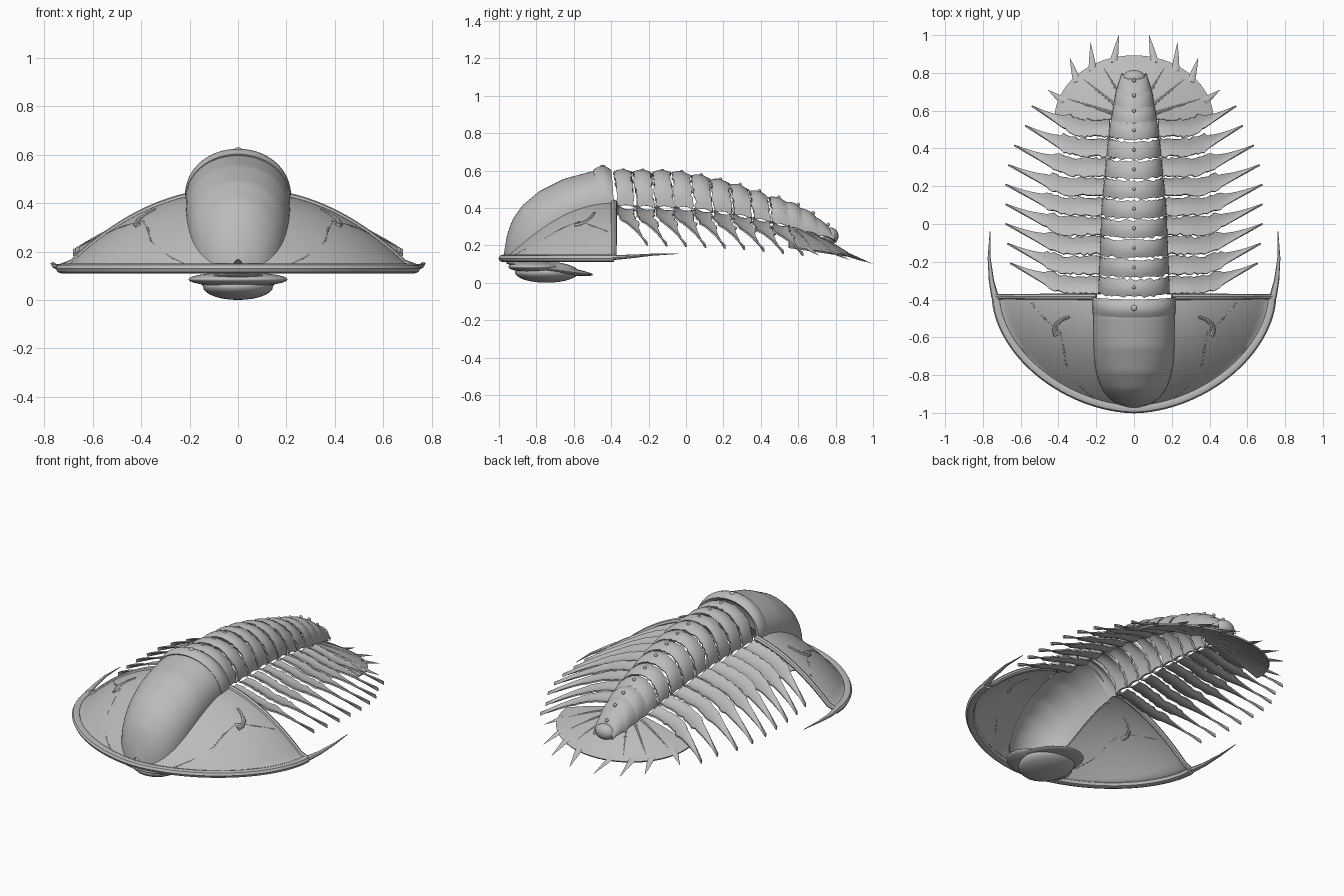
import bpy, bmesh, random
from math import sin, cos, pi, sqrt, radians
from mathutils import Vector

random.seed(4)
if "Cube" in bpy.data.objects:
    bpy.data.objects.remove(bpy.data.objects["Cube"])

shell = bpy.data.materials.new("shell_grey")
shell.use_nodes = True
GREY = (0.5, 0.5, 0.5, 1)
shell.diffuse_color = GREY
shell.node_tree.nodes["Principled BSDF"].inputs["Base Color"].default_value = GREY


def lerp(table, t):
    """Piecewise linear lookup in a list of (key, value)."""
    if t <= table[0][0]:
        return table[0][1]
    for (a, p), (b, q) in zip(table, table[1:]):
        if t <= b:
            return p + (q - p) * (t - a) / (b - a)
    return table[-1][1]


def finish(name, bm, mirror=False, thick=0):
    bmesh.ops.remove_doubles(bm, verts=bm.verts, dist=0.0005)
    bmesh.ops.recalc_face_normals(bm, faces=bm.faces)
    me = bpy.data.meshes.new(name)
    bm.to_mesh(me)
    bm.free()
    me.materials.append(shell)
    ob = bpy.data.objects.new(name, me)
    bpy.context.collection.objects.link(ob)
    bpy.ops.object.select_all(action="DESELECT")
    ob.select_set(True)
    bpy.context.view_layer.objects.active = ob
    if thick:
        m = ob.modifiers.new("thickness", "SOLIDIFY")
        m.thickness, m.offset = thick, 0
        bpy.ops.object.modifier_apply(modifier=m.name)
    if mirror:
        m = ob.modifiers.new("mirror", "MIRROR")
        m.use_mirror_merge = False
        bpy.ops.object.modifier_apply(modifier=m.name)
    bpy.ops.object.shade_smooth_by_angle(angle=radians(40))
    return ob


def sheet(name, func, nu, nv, mirror=False, thick=0.01):
    """Thin shell over func(u, v) with u, v from 0 to 1."""
    bm = bmesh.new()
    rows = [[bm.verts.new(func(i / nu, j / nv)) for j in range(nv + 1)] for i in range(nu + 1)]
    for a, b in zip(rows, rows[1:]):
        for j in range(nv):
            bm.faces.new((a[j], b[j], b[j + 1], a[j + 1]))
    return finish(name, bm, mirror, thick)


def tube(name, pts, radii, mirror=True, flat=1, sides=8):
    """Tapering tube through the points; flat squashes its height."""
    bm = bmesh.new()
    pts = [Vector(p) for p in pts]
    rings = []
    for i, p in enumerate(pts):
        d = (pts[min(i + 1, len(pts) - 1)] - pts[max(i - 1, 0)]).normalized()
        side = d.cross(Vector((0, 0, 1))).normalized()
        up = side.cross(d)
        r = radii[0] + (radii[1] - radii[0]) * i / (len(pts) - 1)
        rings.append([bm.verts.new(p + side * r * cos(k * 2 * pi / sides) + up * flat * r * sin(k * 2 * pi / sides))
                      for k in range(sides)])
    for a, b in zip(rings, rings[1:]):
        for k in range(sides):
            bm.faces.new((a[k - 1], a[k], b[k], b[k - 1]))
    bm.faces.new(rings[0])
    bm.faces.new(rings[-1])
    return finish(name, bm, mirror)


def blob(name, loc, size, tilt=0):
    bm = bmesh.new()
    bmesh.ops.create_uvsphere(bm, u_segments=24, v_segments=14, radius=1)
    ob = finish(name, bm)
    ob.location, ob.scale, ob.rotation_euler.x = loc, size, tilt


def arch(name, y0, y1, width, top, base, thick=0.012, bow=0.0, ragged=0.0, nv=5):
    """Arched band across the axis; width, top and base are functions of y."""
    def f(u, v):
        y = y0 + (y1 - y0) * v
        a = pi * u
        z = base(y) + (top(y) - base(y)) * sin(a) ** 0.9 + bow * sin(pi * v)
        slip = random.uniform(-ragged, ragged) if v in (0, 1) else 0
        return (-width(y) * cos(a), y - 0.02 * sin(a) * (bow > 0) + slip, z)
    return sheet(name, f, 32, nv, thick=thick)


# Head outline, cheek dome height and width of the central lobe
P, HY = 1.8, -0.39


def edge(t):
    c, s = cos(t), max(sin(t), 0)
    return (0.74 * abs(c) ** (2 / P) * (1 if c > 0 else -1), HY - 0.6 * s ** (2 / P))


def head_z(x, y):
    s = ((abs(x) / 0.74) ** P + (max(HY - y, 0) / 0.6) ** P) ** (1 / P)
    return 0.135 + 0.31 * max(0, 1 - (s / 0.95) ** 2.2)


def lobe_width(y):
    return 0.21 * sqrt(max(0.005, 1 - (max(HY - y, 0) / 0.577) ** 5))


# Cheeks span from the lobe's outline to the rim
def head(u, v):
    x, y = edge(pi * u)
    yi = HY - 0.577 * sin(pi * u)
    xi = lobe_width(yi) * 0.97 * (1 if u < 0.5 else -1 if u > 0.5 else 0)
    x, y = xi + (x - xi) * v, yi + (y - yi) * v
    return (x, y, head_z(x, y))


def on_head(pts, lift=0.002):
    return [(x, y, head_z(x, y) + lift) for x, y in pts]


sheet("head_shield", head, 80, 20)
rim = [edge(pi * i / 64) for i in range(65)]
tube("head_rim", [(x * 0.985, y * 0.988, 0.13) for x, y in rim], (0.024, 0.024), mirror=False, flat=0.85)
tube("cheek_spine", [(0.735, -0.39, 0.135), (0.755, -0.3, 0.14), (0.767, -0.18, 0.15), (0.762, -0.04, 0.155)],
     (0.02, 0.002), flat=0.7)
tube("head_rear_border", on_head([(0.2 + 0.53 * i / 12, HY + 0.005) for i in range(13)]), (0.018, 0.014))
tube("cheek_seam", on_head([(0.54, -0.42), (0.47, -0.5), (0.39, -0.57), (0.37, -0.66), (0.36, -0.74), (0.28, -0.86),
                            (0.2, -0.93)]), (0.006, 0.006))
tube("eye_ridge", on_head([(0.34, -0.49), (0.38, -0.505), (0.41, -0.53), (0.42, -0.56), (0.41, -0.59)]),
     (0.009, 0.015))

# Central head lobe
LOBE_TOP = [(-0.967, 0.16), (-0.95, 0.26), (-0.92, 0.34), (-0.87, 0.41), (-0.78, 0.485), (-0.65, 0.55), (-0.5, 0.59),
            (-0.4, 0.6)]
arch("head_lobe", -0.966, -0.46, lobe_width, lambda y: lerp(LOBE_TOP, y),
     lambda y: head_z(lobe_width(y), y) - 0.006, nv=36)
arch("neck_ring", -0.47, -0.385, lambda y: 0.21, lambda y: 0.595, lambda y: 0.4, thick=0.02, bow=0.02, nv=6)
blob("neck_node", (0, -0.445, 0.617), (0.017, 0.017, 0.014))

# Mouth plate under the head
blob("mouth_plate", (0, -0.73, 0.075), (0.16, 0.235, 0.022), radians(-8))
blob("mouth_plate_wings", (0, -0.81, 0.085), (0.205, 0.14, 0.03))
blob("mouth_plate_bulge", (0, -0.745, 0.056), (0.145, 0.17, 0.056))

# Body segments: axis ring plus a pair of broad side blades ending in swept points
TOP = [(-0.4, 0.59), (-0.05, 0.585), (0.1, 0.56), (0.25, 0.525), (0.4, 0.475), (0.6, 0.41), (0.7, 0.355), (0.81, 0.26)]
BASE = [(-0.4, 0.405), (0, 0.395), (0.2, 0.37), (0.4, 0.33), (0.6, 0.28), (0.81, 0.22)]
WIDTH = [(-0.4, 0.185), (0.1, 0.165), (0.5, 0.125), (0.7, 0.09), (0.81, 0.055)]
REACH = [(-0.4, 0.65), (-0.2, 0.68), (0.1, 0.68), (0.25, 0.64), (0.35, 0.58), (0.5, 0.53)]
LOW = [(-0.4, 0.21), (0.1, 0.19), (0.3, 0.17), (0.5, 0.15)]


def axis_top(y):
    return lerp(TOP, y)


def axis_base(y):
    return lerp(BASE, y)


def axis_width(y):
    return lerp(WIDTH, y)


for i in range(9):
    y0 = -0.365 + 0.104 * i
    arch(f"axis_ring_{i + 1}", y0, y0 + 0.09, axis_width, axis_top, axis_base, bow=0.012, ragged=0.007)
    blob(f"axis_node_{i + 1}", (0, y0 + 0.03, axis_top(y0 + 0.03) + 0.014), (0.009, 0.009, 0.009))
    inner, reach, low = axis_width(y0), lerp(REACH, y0), lerp(LOW, y0)

    def blade(u, v):
        x = inner + (reach - inner) * u
        tip = max(0, (u - 0.55) / 0.45)
        chord = 0.094 * max(0.03, 1 - tip ** 0.6)
        y = y0 + 0.042 + 0.115 * max(0, (u - 0.35) / 0.65) ** 1.3 + chord * (v - 0.5)
        z = axis_base(y0) - (axis_base(y0) - low) * u ** 1.5
        slip = random.uniform(-0.008, 0.008) if v in (0, 1) and u < 0.6 else 0
        return (x, y + slip, z - 0.014 * sin(pi * v) * (1 - u) - 0.02 * (v - 0.5))

    sheet(f"side_blade_{i + 1}", blade, 28, 6, mirror=True, thick=0.008)


# Tail plate with ribs, marginal spines and a tapering axis
def tail(u, v):
    a, s = pi * u, 0.1 + 0.9 * v
    return (0.42 * cos(a) * s, 0.55 + 0.34 * sin(a) * s, 0.29 - (0.1 + 0.05 * sin(a)) * s ** 1.6)


sheet("tail_plate", tail, 48, 12)
for i, a in enumerate((0.12, 0.25, 0.36)):
    pts = [tail(a, 0.22 + 0.11 * k) for k in range(7)]
    tube(f"tail_rib_{i + 1}", [(x, y, z + 0.002) for x, y, z in pts], (0.01, 0.004))
TIPS = [(0.08, 1.0, 0.1), (0.23, 0.96, 0.11), (0.34, 0.88, 0.12), (0.455, 0.71, 0.145)]
for i, (tip, a) in enumerate(zip(TIPS, (0.41, 0.31, 0.22, 0.1))):
    root, tip = Vector(tail(a, 0.92)), Vector(tip)
    tube(f"tail_spine_{i + 1}", [root, root.lerp(tip, 0.4), root.lerp(tip, 0.7), tip], (0.022, 0.001), flat=0.35)
for i in range(3):
    y0 = 0.55 + 0.08 * i
    arch(f"tail_ring_{i + 1}", y0, y0 + 0.085, axis_width, axis_top, axis_base, bow=0.01)
    blob(f"tail_node_{i + 1}", (0, y0 + 0.05, axis_top(y0 + 0.05) + 0.008), (0.01, 0.01, 0.01))
blob("tail_axis_end", (0, 0.775, 0.25), (0.06, 0.04, 0.045))
